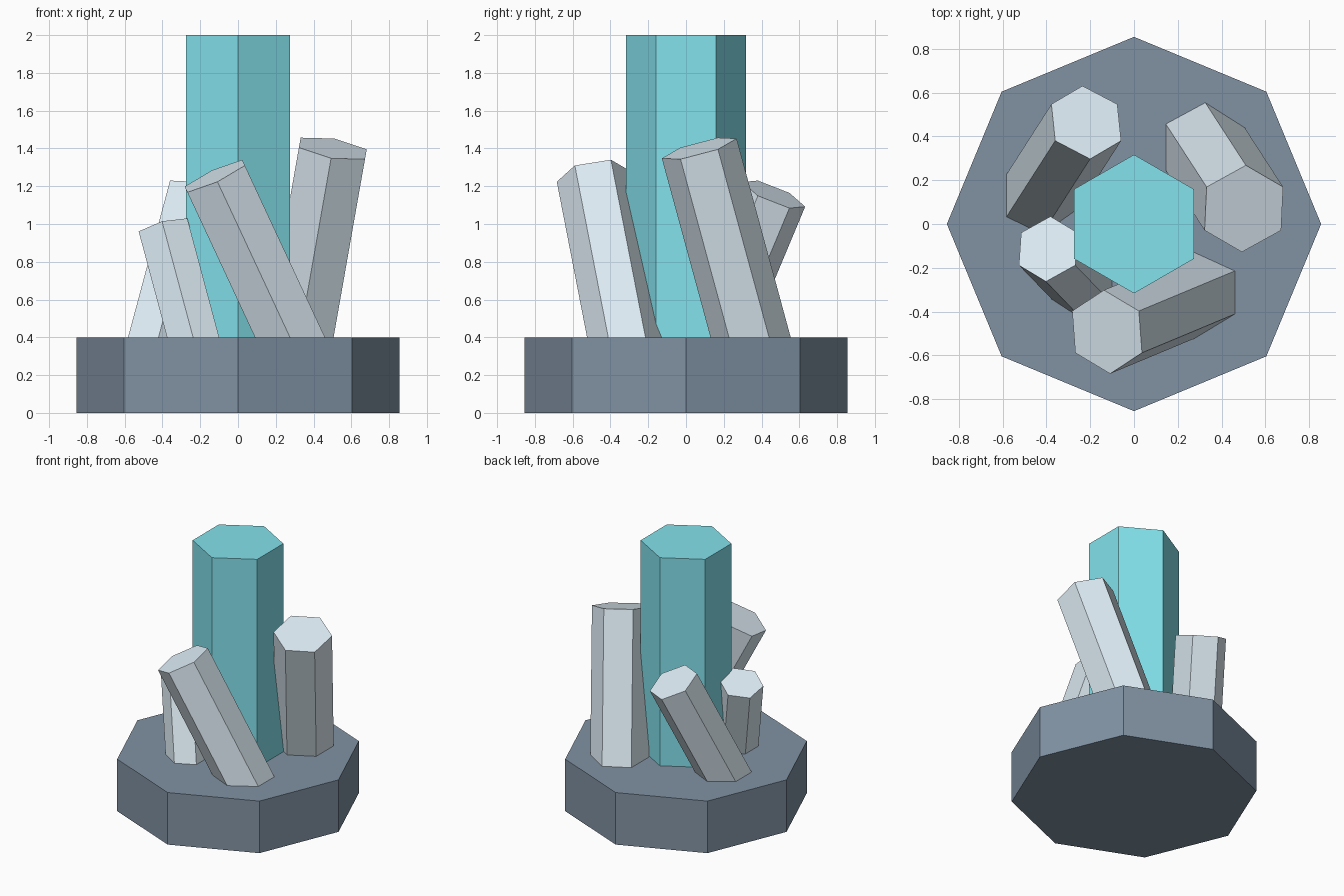
import bpy
from math import radians, sin, cos, tau
from mathutils import Euler, Vector

if "Cube" in bpy.data.objects:
    bpy.data.objects.remove(bpy.data.objects["Cube"])


def material(name, rgb):
    m = bpy.data.materials.new(name)
    m.diffuse_color = (*rgb, 1)
    m.use_nodes = True
    m.node_tree.nodes["Principled BSDF"].inputs["Base Color"].default_value = m.diffuse_color
    return m


slate = material("slate", (0.22, 0.29, 0.37))
cyan = material("cyan", (0.23, 0.76, 0.84))
pale = material("pale_blue", (0.72, 0.83, 0.90))


def prism(name, sides, radius, length, top, tilt, mat):
    """Prism hanging down its own axis from the centre of its top face."""
    ring = [(radius * sin(tau * i / sides), radius * cos(tau * i / sides))
            for i in range(sides)][::-1]
    verts = [(x, y, -length) for x, y in ring] + [(x, y, 0) for x, y in ring]
    faces = [list(range(sides))[::-1], list(range(sides, 2 * sides))]
    for i in range(sides):
        j = (i + 1) % sides
        faces.append([i, j, j + sides, i + sides])
    mesh = bpy.data.meshes.new(name)
    mesh.from_pydata(verts, [], faces)
    mesh.materials.append(mat)
    ob = bpy.data.objects.new(name, mesh)
    bpy.context.collection.objects.link(ob)
    ob.location = top
    ob.rotation_euler = tilt
    return ob


# Octagonal rock base and tall upright crystal
prism("rock_base", 8, 0.855, 0.4, (0, 0, 0.4), (0, 0, 0), slate)
prism("main_crystal", 6, 0.317, 1.8, (0, 0, 2.0), (0, 0, 0), cyan)

# Leaning crystals: name, radius, top centre, tilt about x and y in degrees
crystals = [
    ("right_crystal", 0.205, (0.502, 0.07, 1.40), 15, 10),
    ("front_crystal", 0.194, (-0.123, -0.493, 1.254), 10, -25),
    ("back_crystal", 0.18, (-0.218, 0.464, 1.157), -22, 15),
    ("left_crystal", 0.154, (-0.392, -0.114, 0.976), -15, -15),
]
for name, radius, top, rx, ry in crystals:
    tilt = Euler((radians(rx), radians(ry), 0))
    axis = tilt.to_matrix() @ Vector((0, 0, 1))
    length = (top[2] - 0.2) / axis.z  # foot sits buried inside the base
    prism(name, 6, radius, length, top, tilt, pale)
